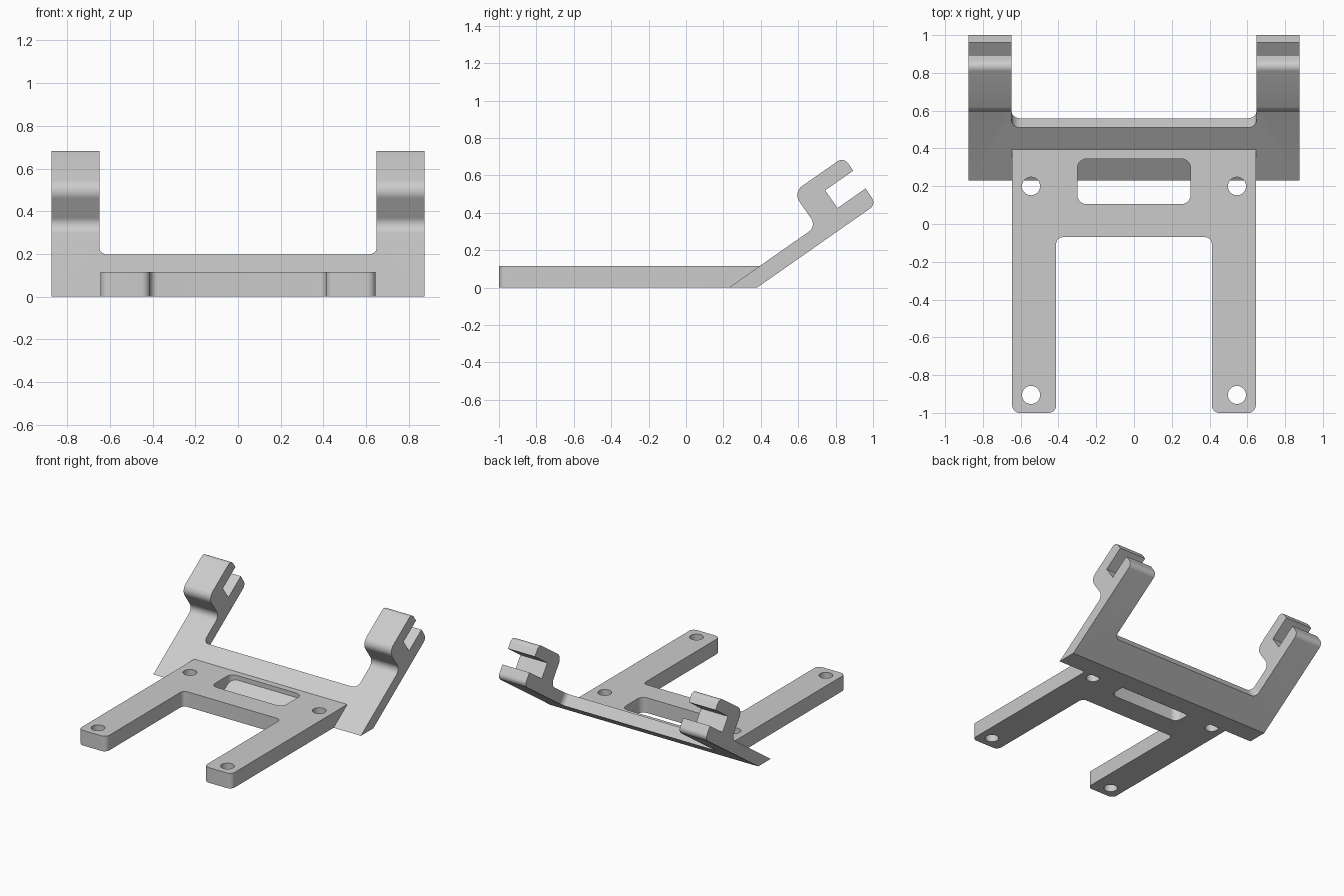
import bpy
import bmesh
import math
from mathutils import Matrix, Vector

cube = bpy.data.objects.get("Cube")
if cube:
    bpy.data.objects.remove(cube)

SLOPE = math.radians(35)
FOOT_Y = 0.23       # where the sloped face meets the ground
BASE_H = 0.115

grey = bpy.data.materials.new("plain_grey")
grey.use_nodes = True
grey.diffuse_color = (0.6, 0.6, 0.6, 1)
grey.node_tree.nodes["Principled BSDF"].inputs["Base Color"].default_value = grey.diffuse_color


def rounded(corners, steps=8):
    """Outline from (u, v, radius) corners, each replaced by an arc."""
    points = []
    for i, (u, v, r) in enumerate(corners):
        p = Vector((u, v, 0))
        if r == 0:
            points.append(p)
            continue
        a = (Vector((*corners[i - 1][:2], 0)) - p).normalized()
        b = (Vector((*corners[(i + 1) % len(corners)][:2], 0)) - p).normalized()
        half = a.angle(b) / 2
        centre = p + (a + b).normalized() * r / math.sin(half)
        start = (p + a * r / math.tan(half) - centre).normalized()
        end = (p + b * r / math.tan(half) - centre).normalized()
        points += [centre + r * start.slerp(end, k / steps) for k in range(steps + 1)]
    return points


def prism(name, outline, low, high, matrix=Matrix()):
    """Extrude an outline from low to high, then place it with a matrix."""
    bm = bmesh.new()
    bottom = [bm.verts.new((p.x, p.y, low)) for p in outline]
    top = [bm.verts.new((p.x, p.y, high)) for p in outline]
    bm.faces.new(bottom)
    bm.faces.new(top)
    for i in range(len(outline)):
        bm.faces.new((bottom[i - 1], bottom[i], top[i], top[i - 1]))
    bmesh.ops.transform(bm, matrix=matrix, verts=bm.verts)
    bmesh.ops.recalc_face_normals(bm, faces=bm.faces)
    mesh = bpy.data.meshes.new(name)
    bm.to_mesh(mesh)
    bm.free()
    mesh.materials.append(grey)
    obj = bpy.data.objects.new(name, mesh)
    bpy.context.collection.objects.link(obj)
    return obj


def box(x0, x1, y0, y1, r):
    return rounded([(x0, y0, r), (x1, y0, r), (x1, y1, r), (x0, y1, r)])


def cut(target, cutter):
    bpy.context.view_layer.objects.active = target
    mod = target.modifiers.new("cut", "BOOLEAN")
    mod.operation = "DIFFERENCE"
    mod.solver = "EXACT"
    mod.object = cutter
    bpy.ops.object.modifier_apply(modifier=mod.name)
    bpy.data.objects.remove(cutter)


def smooth(obj):
    bpy.ops.object.select_all(action="DESELECT")
    obj.select_set(True)
    bpy.context.view_layer.objects.active = obj
    bpy.ops.object.shade_smooth_by_angle(angle=math.radians(30))


# Flat base with two legs
half = [(0.412, -0.07, 0.035), (0.412, -1, 0.04),
        (0.645, -1, 0.04), (0.645, FOOT_Y, 0)]
base = prism("base_frame",
             rounded(half + [(-x, y, r) for x, y, r in reversed(half)]),
             0, BASE_H)
# Slant the back end against the sloped bracket
for v in base.data.vertices:
    if v.co.y > FOOT_Y - 0.01 and v.co.z > 0.01:
        v.co.y = FOOT_Y + BASE_H / math.tan(SLOPE)

# Window and screw holes
cut(base, prism("window_cutter", box(-0.3, 0.3, 0.105, 0.345, 0.05), -0.1, 0.3))
for x in (-0.545, 0.545):
    for y in (-0.905, 0.2):
        hole = [Vector((x + 0.048 * math.cos(a), y + 0.048 * math.sin(a), 0))
                for a in (math.tau * k / 32 for k in range(32))]
        cut(base, prism("hole_cutter", hole, -0.1, 0.3))
smooth(base)

# Sloped bracket: side profile with the hooked, slotted ends
side = Matrix(((0, 0, 1, 0), (1, 0, 0, 0), (0, 1, 0, 0), (0, 0, 0, 1)))
profile = [(FOOT_Y, 0, 0), (0.38, 0, 0), (1.017, 0.446, 0.04),
           (0.96, 0.53, 0), (0.81, 0.425, 0), (0.744, 0.52, 0),
           (0.894, 0.625, 0), (0.843, 0.698, 0.04),
           (0.572, 0.509, 0.06), (0.698, 0.328, 0.05)]
bracket = prism("sloped_bracket", rounded(profile), -0.875, 0.875, side)

# Open the space between the two arms, leaving the cross bar
tilt = Matrix.Translation((0, FOOT_Y, 0)) @ Matrix.Rotation(SLOPE, 4, "X")
cut(bracket, prism("arm_gap_cutter", box(-0.648, 0.648, 0.342, 2, 0.045), -0.5, 1, tilt))
smooth(bracket)
